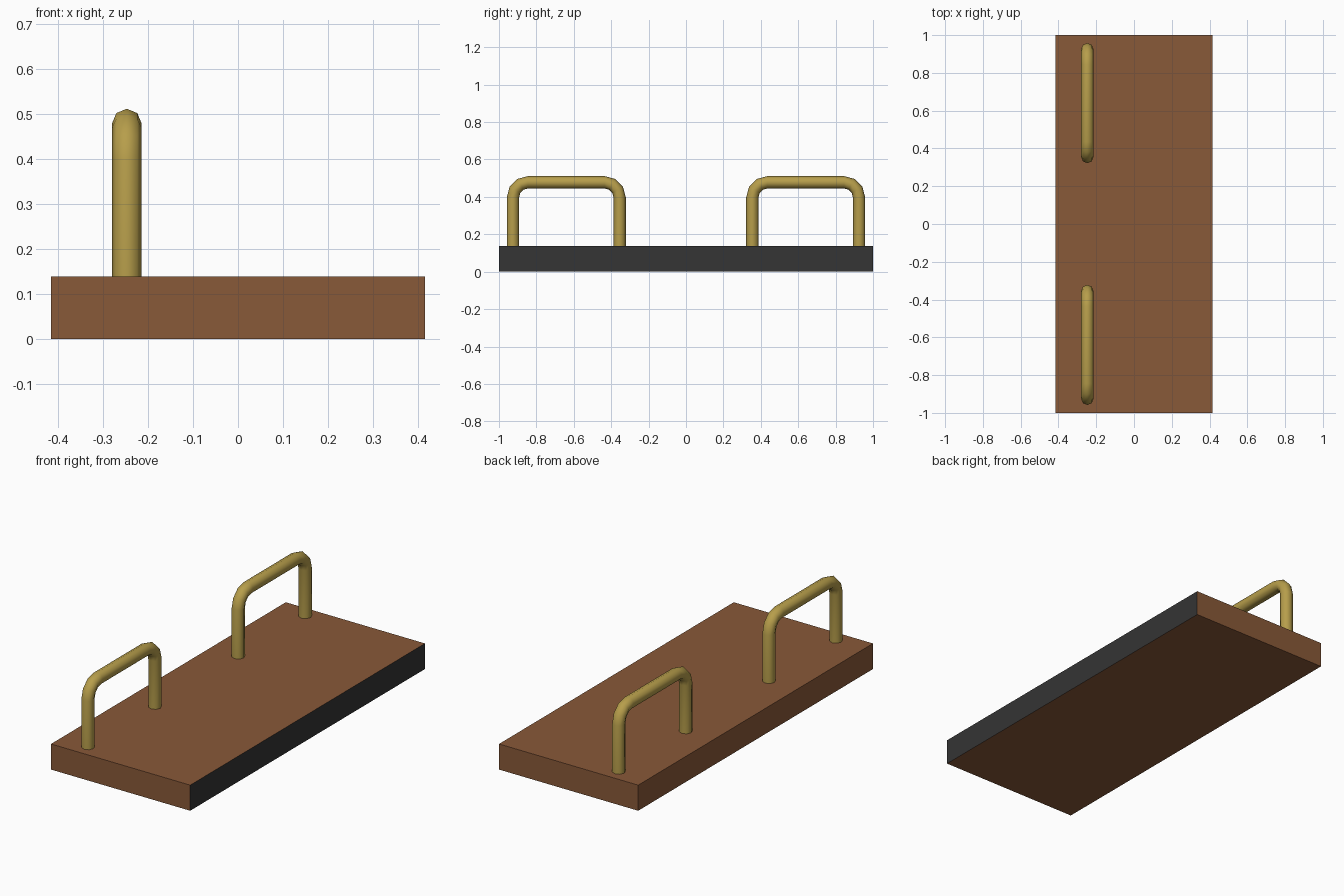
import bpy, bmesh, math
from mathutils import Vector

if "Cube" in bpy.data.objects:
    bpy.data.objects.remove(bpy.data.objects["Cube"])


def material(name, color):
    m = bpy.data.materials.new(name)
    m.diffuse_color = (*color, 1)
    m.use_nodes = True
    m.node_tree.nodes["Principled BSDF"].inputs["Base Color"].default_value = m.diffuse_color
    return m


def make_object(name, bm, mats):
    bmesh.ops.recalc_face_normals(bm, faces=bm.faces[:])
    mesh = bpy.data.meshes.new(name)
    bm.to_mesh(mesh)
    bm.free()
    for m in mats:
        mesh.materials.append(m)
    ob = bpy.data.objects.new(name, mesh)
    bpy.context.collection.objects.link(ob)
    return ob


wood = material("wood", (0.25, 0.10, 0.04))
black = material("black_edge", (0.035, 0.035, 0.035))
brass = material("brass", (0.47, 0.34, 0.07))

# Board: wooden slab with one dark long edge
HX, HY, H = 0.415, 1.0, 0.138
bm = bmesh.new()
bmesh.ops.create_cube(bm, size=1)
for v in bm.verts:
    v.co = Vector((v.co.x * 2 * HX, v.co.y * 2 * HY, (v.co.z + 0.5) * H))
bm.normal_update()
for f in bm.faces:
    if f.normal.x > 0.5:
        f.material_index = 1
make_object("board", bm, [wood, black])

# Handles: eight-sided bar swept along an arch with rounded corners
X, R, SIDES = -0.247, 0.033, 8
HALF, TOP, BEND, STEPS = 0.285, 0.478, 0.08, 3


def handle(name, cy):
    # each path entry: position (y, z) and outward direction angle
    path = [(-HALF, H - 0.01, math.pi)]
    for side, start in ((-1, math.pi), (1, math.pi / 2)):
        for i in range(STEPS + 1):
            a = start - math.pi / 2 * i / STEPS
            path.append((side * (HALF - BEND) + BEND * math.cos(a),
                         TOP - BEND + BEND * math.sin(a), a))
    path.append((HALF, H - 0.01, 0))
    bm = bmesh.new()
    rings = []
    for y, z, a in path:
        ring = []
        for k in range(SIDES):
            t = 2 * math.pi * k / SIDES
            n = R * math.cos(t)
            ring.append(bm.verts.new((X + R * math.sin(t),
                                      cy + y + n * math.cos(a),
                                      z + n * math.sin(a))))
        rings.append(ring)
    for r0, r1 in zip(rings, rings[1:]):
        for k in range(SIDES):
            j = (k + 1) % SIDES
            bm.faces.new((r0[k], r0[j], r1[j], r1[k])).smooth = True
    bm.faces.new(rings[0])
    bm.faces.new(rings[-1])
    make_object(name, bm, [brass])


handle("front_handle", -0.64)
handle("back_handle", 0.64)
